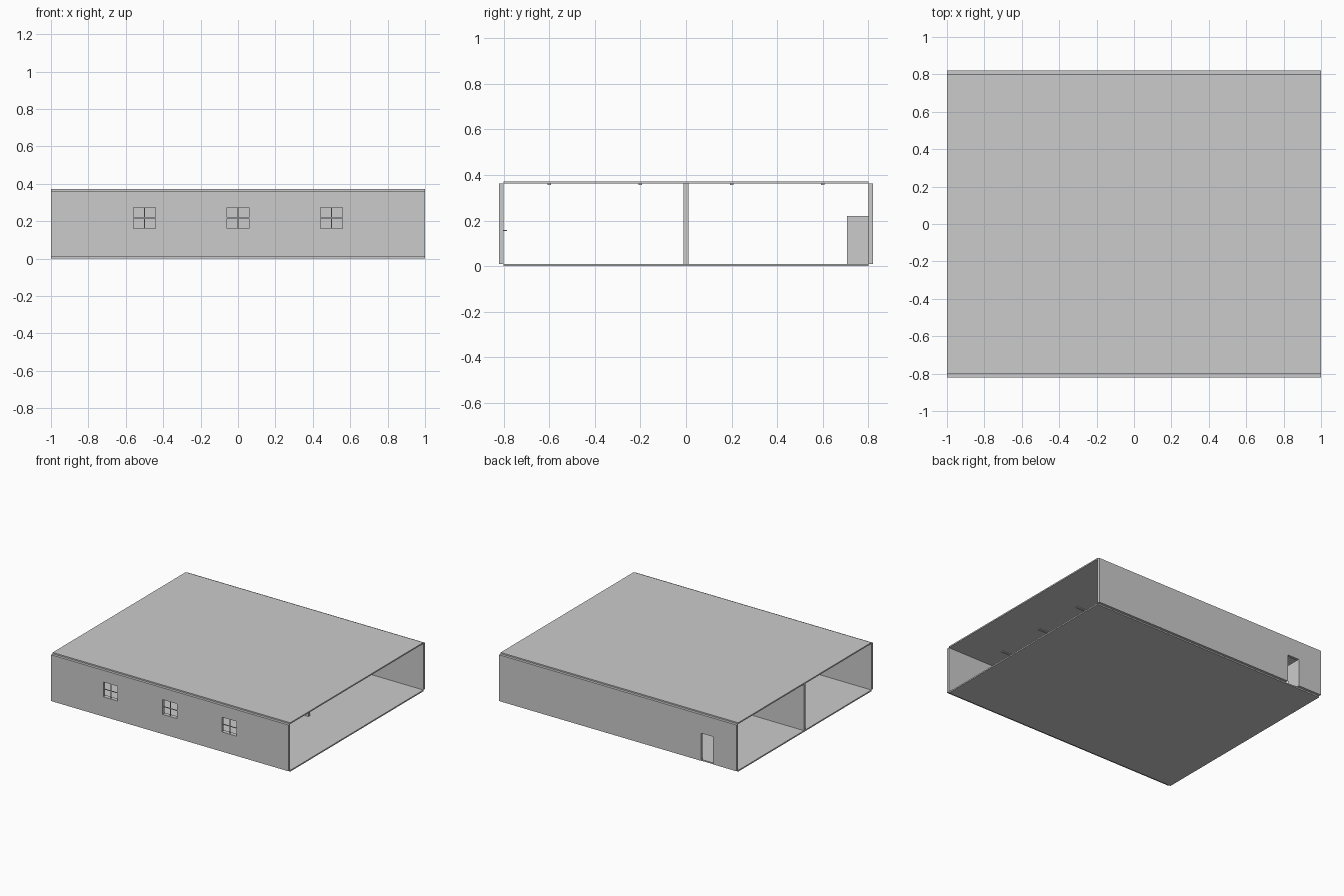
import bpy, bmesh
from mathutils import Matrix, Vector

if "Cube" in bpy.data.objects:
    bpy.data.objects.remove(bpy.data.objects["Cube"])


def boxes(name, spans):
    """One object made of boxes, each given as (x0, x1, y0, y1, z0, z1)."""
    bm = bmesh.new()
    for x0, x1, y0, y1, z0, z1 in spans:
        centre = Vector(((x0 + x1) / 2, (y0 + y1) / 2, (z0 + z1) / 2))
        size = Matrix.Diagonal((x1 - x0, y1 - y0, z1 - z0, 1))
        bmesh.ops.create_cube(bm, size=1, matrix=Matrix.Translation(centre) @ size)
    mesh = bpy.data.meshes.new(name)
    bm.to_mesh(mesh)
    bm.free()
    ob = bpy.data.objects.new(name, mesh)
    bpy.context.collection.objects.link(ob)
    return ob


def cut(ob, cutter):
    mod = ob.modifiers.new("openings", 'BOOLEAN')
    mod.operation = 'DIFFERENCE'
    mod.solver = 'EXACT'
    mod.object = cutter
    cutter.hide_render = True
    cutter.hide_set(True)


W, D, T = 1.0, 0.80, 0.02       # half width, half depth, wall thickness
Z0, Z1 = 0.01, 0.362            # floor top, ceiling underside
WINDOWS = (-0.5, 0.0, 0.5)
WZ0, WZ1, WH = 0.16, 0.272, 0.06

# floor and roof slabs
boxes("floor", [(-W, W, -D, D, 0, Z0)])
boxes("roof", [(-W, W, -D, D, Z1, Z1 + 0.01)])

# long walls with openings
front = boxes("front_wall", [(-W, W, -D - T, -D, Z0, Z1)])
cut(front, boxes("window_cutter",
                 [(x - WH, x + WH, -D - 0.1, -D + 0.1, WZ0, WZ1) for x in WINDOWS]))
back = boxes("back_wall", [(-W, W, D, D + T, Z0, Z1)])
cut(back, boxes("door_cutter", [(-0.80, -0.70, D - 0.1, D + 0.1, -0.05, 0.22)]))

# inner partition, stopping short of the right end
boxes("partition", [(-W, 0.6, -0.01, 0.01, Z0, Z1)])

# window bars and inside sills
yc, zc, b = -D - T / 2, (WZ0 + WZ1) / 2, 0.0025
for i, x in enumerate(WINDOWS):
    boxes(f"window_bars_{i}", [
        (x - b, x + b, yc - b, yc + b, WZ0, WZ1),
        (x - WH, x + WH, yc - b, yc + b, zc - b, zc + b)])
    boxes(f"window_sill_{i}", [(x - 0.07, x + 0.07, -D, -D + 0.015, WZ0 - 0.006, WZ0 - 0.002)])

# door leaf standing open into the room
boxes("door_leaf", [(-0.803, -0.798, D - 0.093, D, Z0, 0.22)])

# rows of strip lights under the ceiling
GRID = (-0.6, -0.2, 0.2, 0.6)
boxes("strip_lights", [(x - 0.09, x + 0.09, y - 0.008, y + 0.008, Z1 - 0.006, Z1)
                       for x in GRID for y in GRID])
